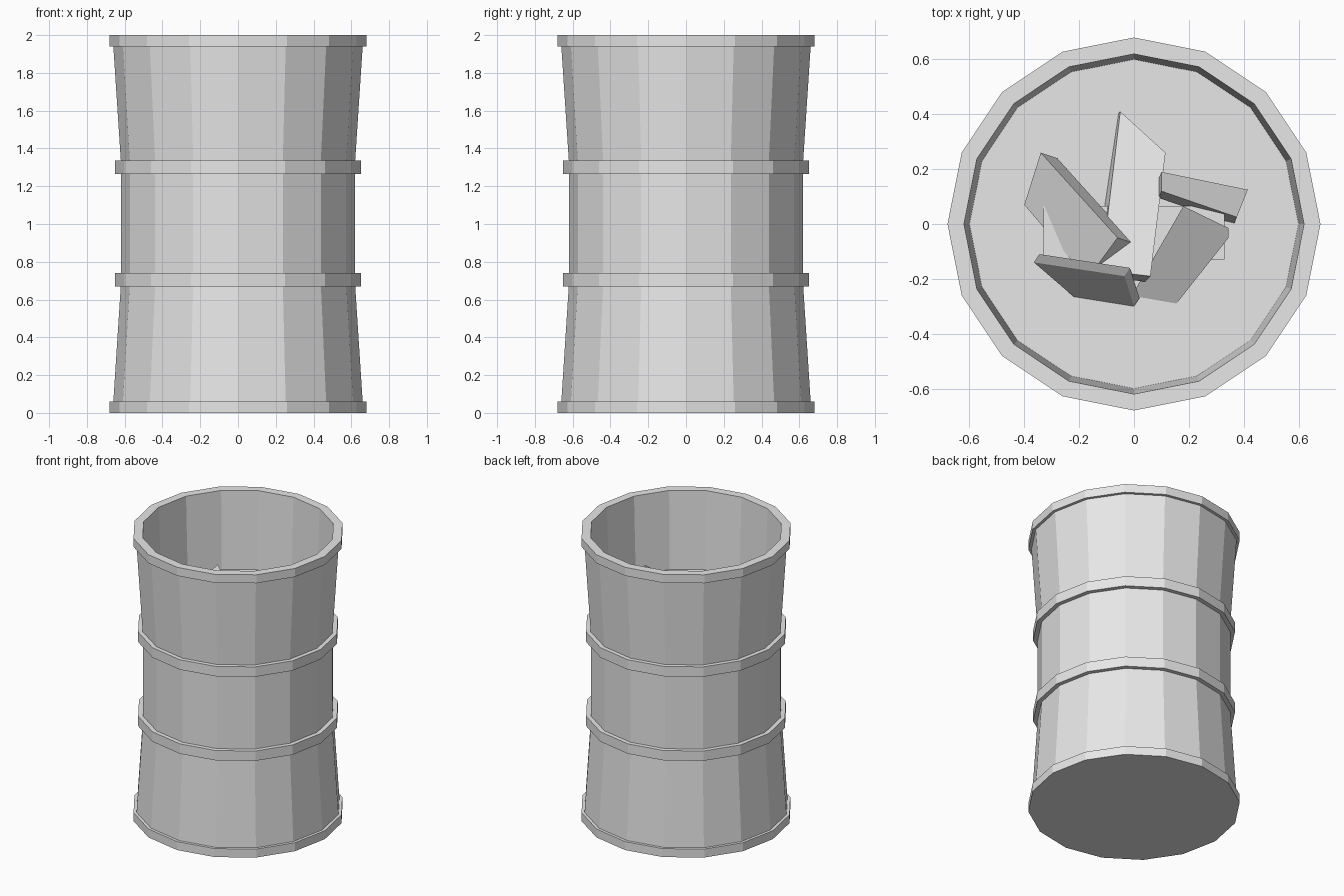
import bpy
import bmesh
import math
from mathutils import Vector

SIDES = 16
FLOOR = 1.45

default_cube = bpy.data.objects.get("Cube")
if default_cube:
    bpy.data.objects.remove(default_cube, do_unlink=True)

grey = bpy.data.materials.new("plain_grey")
grey.use_nodes = True
grey.diffuse_color = (0.8, 0.8, 0.8, 1)
grey.node_tree.nodes["Principled BSDF"].inputs["Base Color"].default_value = grey.diffuse_color


def finish(name, bm):
    """Turn a bmesh into a flat shaded object."""
    bmesh.ops.recalc_face_normals(bm, faces=bm.faces)
    mesh = bpy.data.meshes.new(name)
    bm.to_mesh(mesh)
    bm.free()
    mesh.materials.append(grey)
    obj = bpy.data.objects.new(name, mesh)
    bpy.context.collection.objects.link(obj)
    return obj


def lathe(name, profile, closed=False):
    """Sweep (radius, height) points round z; open profiles get end caps."""
    bm = bmesh.new()
    rings = []
    for radius, height in profile:
        angles = [math.tau * i / SIDES for i in range(SIDES)]
        rings.append([bm.verts.new((radius * math.cos(a), radius * math.sin(a), height))
                      for a in angles])
    pairs = list(zip(rings, rings[1:]))
    if closed:
        pairs.append((rings[-1], rings[0]))
    else:
        bm.faces.new(rings[0])
        bm.faces.new(rings[-1])
    for low, high in pairs:
        for i in range(SIDES):
            j = (i + 1) % SIDES
            bm.faces.new((low[i], low[j], high[j], high[i]))
    return finish(name, bm)


def plank(name, corners, thickness):
    """Four corners of the broad face, pushed along a thickness vector."""
    bm = bmesh.new()
    front = [bm.verts.new(c) for c in corners]
    back = [bm.verts.new(Vector(c) + Vector(thickness)) for c in corners]
    bm.faces.new(front)
    bm.faces.new(back)
    for i in range(len(corners)):
        j = (i + 1) % len(corners)
        bm.faces.new((front[i], front[j], back[j], back[i]))
    return finish(name, bm)


# Drum: waisted wall, thick foot and top rims, sunken floor
lathe("drum_body", [
    (0.68, 0), (0.68, 0.06), (0.66, 0.06), (0.62, 0.68), (0.62, 1.33),
    (0.66, 1.94), (0.68, 1.94), (0.68, 2), (0.62, 2), (0.6, FLOOR)])

# Two raised hoops
for name, base in (("lower_hoop", 0.67), ("upper_hoop", 1.265)):
    top = base + 0.07
    lathe(name, [(0.61, base), (0.65, base), (0.65, top), (0.61, top)], closed=True)

# Scrap wood lying inside the drum
plank("flat_plank", [(x, y, 1.52) for x, y in
                     ((-0.33, -0.13), (0.33, -0.13), (0.33, 0.065), (-0.33, 0.065))],
      (0, 0, -0.1))
plank("left_plank",
      [(-0.34, 0.26, 1.57), (-0.4, 0.07, 1.47), (-0.17, -0.2, 1.55), (-0.06, -0.05, 1.65)],
      (0.06, -0.02, -0.1))
plank("middle_plank",
      [(-0.05, 0.41, 1.48), (0.115, 0.26, 1.5), (0.06, -0.19, 1.6), (-0.12, -0.17, 1.58)],
      (-0.02, -0.02, -0.1))
plank("right_plank",
      [(0.1, 0.19, 1.6), (0.415, 0.125, 1.55), (0.375, 0.025, 1.52), (0.1, 0.12, 1.6)],
      (-0.01, -0.025, -0.08))
plank("leaning_plank",
      [(0.18, 0.03, 1.64), (0.345, -0.05, 1.64), (0.155, -0.29, 1.45), (0.01, -0.265, 1.45)],
      (0, 0.035, 0.02))
plank("front_plank",
      [(-0.365, -0.14, 1.6), (-0.035, -0.19, 1.6), (0, -0.3, 1.45), (-0.22, -0.265, 1.45)],
      (0.02, 0.03, 0.02))
